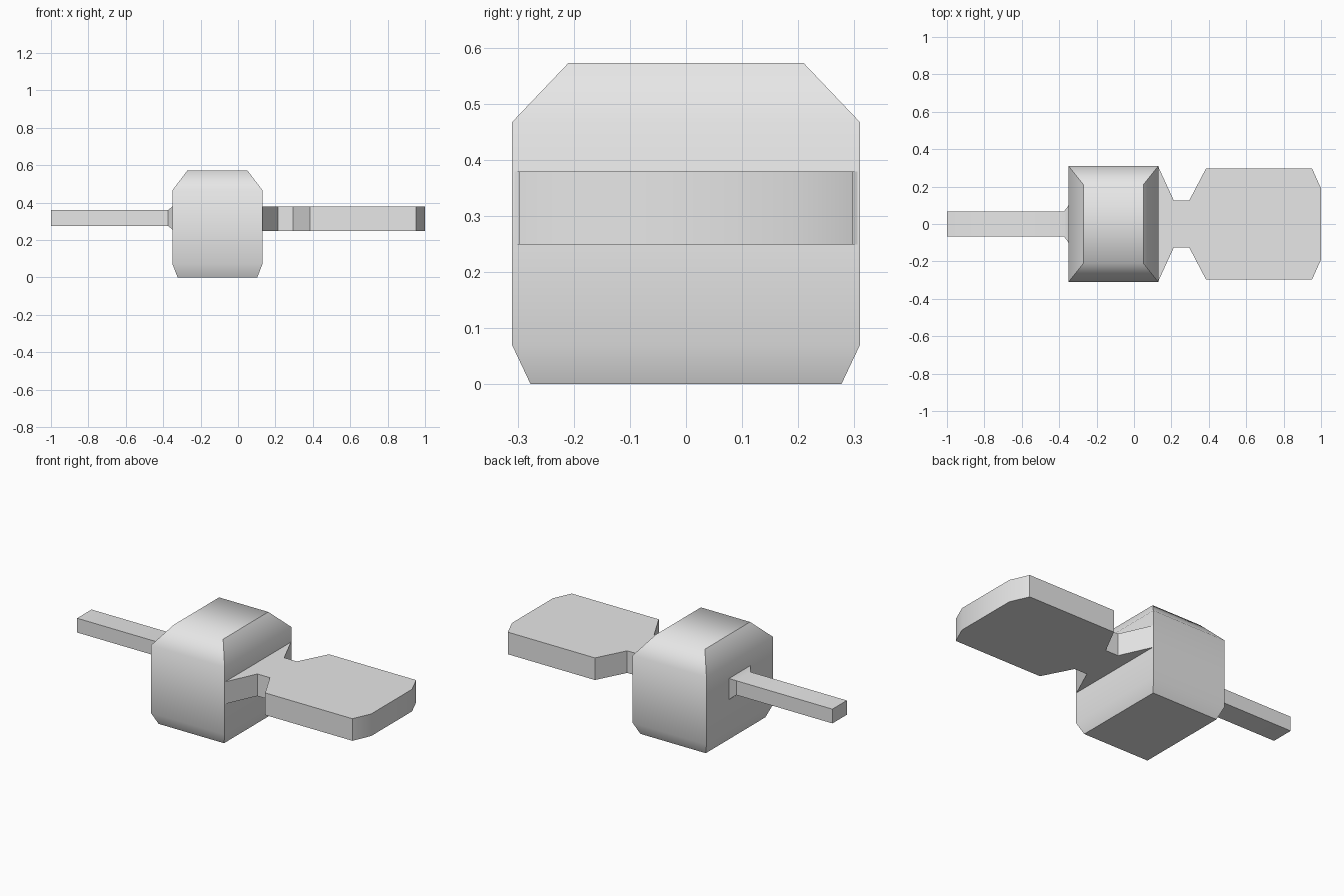
import bpy, bmesh, math
from mathutils import Vector

cube = bpy.data.objects.get("Cube")
if cube:
    bpy.data.objects.remove(cube, do_unlink=True)

grey = bpy.data.materials.new("plain grey")
grey.use_nodes = True
grey.diffuse_color = (0.8, 0.8, 0.8, 1)
grey.node_tree.nodes["Principled BSDF"].inputs["Base Color"].default_value = (0.8, 0.8, 0.8, 1)


def loft(name, rings, open_start=False):
    """Skin a list of matching point rings into a solid with flat ends."""
    bm = bmesh.new()
    loops = [[bm.verts.new(p) for p in ring] for ring in rings]
    for a, b in zip(loops, loops[1:]):
        for i in range(len(a)):
            j = (i + 1) % len(a)
            bm.faces.new((a[i], a[j], b[j], b[i]))
    bm.faces.new(loops[-1])
    start = bm.faces.new(loops[0])
    bmesh.ops.recalc_face_normals(bm, faces=bm.faces)
    if open_start:
        bmesh.ops.delete(bm, geom=[start], context='FACES_ONLY')
    mesh = bpy.data.meshes.new(name)
    bm.to_mesh(mesh)
    bm.free()
    mesh.materials.append(grey)
    obj = bpy.data.objects.new(name, mesh)
    bpy.context.collection.objects.link(obj)
    bpy.ops.object.select_all(action='DESELECT')
    obj.select_set(True)
    bpy.context.view_layer.objects.active = obj
    bpy.ops.object.shade_smooth_by_angle(angle=math.radians(50))
    return obj


SIGNS = ((-1, -1), (1, -1), (1, 1), (-1, 1))

# Block with chamfered top and bottom: height, half width, half depth
levels = [(0, 0.213, 0.277), (0.07, 0.24, 0.31), (0.467, 0.24, 0.31), (0.572, 0.16, 0.21)]
loft("body", [[Vector((-0.11 + sx * w, sy * d, z)) for sx, sy in SIGNS]
              for z, w, d in levels])

# Thin square rod with a flared root: x, half depth, bottom, top
sections = [(-0.35, 0.10, 0.255, 0.379), (-0.374, 0.067, 0.276, 0.36), (-1, 0.067, 0.276, 0.36)]
loft("rod", [[Vector((x, sy * d, top if sz > 0 else bottom)) for sy, sz in SIGNS]
             for x, d, bottom, top in sections], open_start=True)

# Flat paddle with a notched neck, mirrored half outline: x, half depth
half = [(0.13, 0.306), (0.213, 0.125), (0.295, 0.125), (0.385, 0.297), (0.952, 0.297), (1, 0.19)]
outline = [(x, -d) for x, d in half] + [(x, d) for x, d in reversed(half)]
loft("paddle", [[Vector((x, y, z)) for x, y in outline] for z in (0.249, 0.379)])
